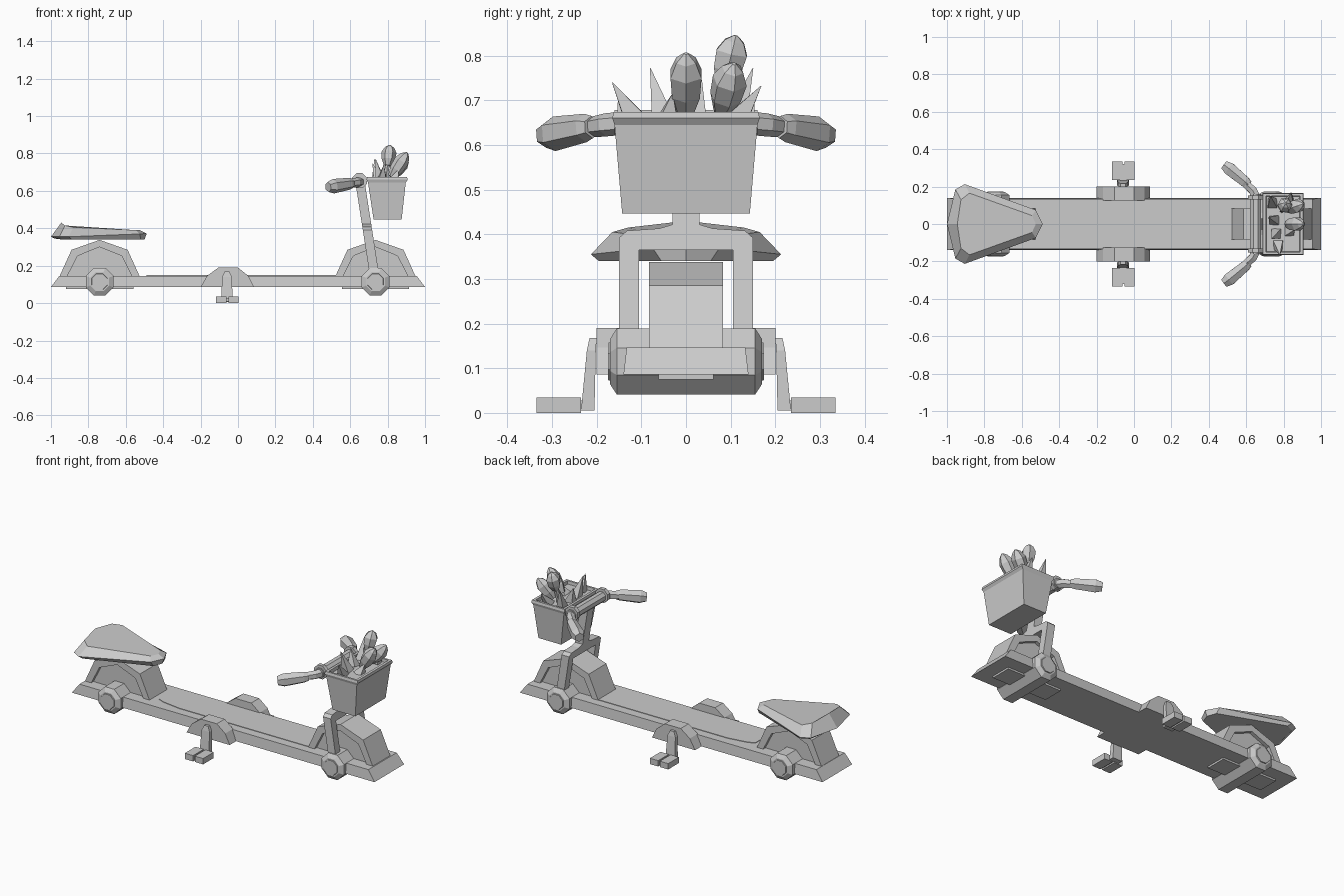
import bpy, bmesh, math
from mathutils import Vector


def loft(name, rings, caps=True):
    """Skin a list of point rings with quads."""
    bm = bmesh.new()
    vs = [[bm.verts.new(p) for p in r] for r in rings]
    n = len(rings[0])
    for a, b in zip(vs, vs[1:]):
        for i in range(n):
            j = (i + 1) % n
            bm.faces.new((a[i], a[j], b[j], b[i]))
    if caps:
        bm.faces.new(vs[0])
        bm.faces.new(vs[-1])
    bmesh.ops.recalc_face_normals(bm, faces=bm.faces)
    me = bpy.data.meshes.new(name)
    bm.to_mesh(me)
    bm.free()
    ob = bpy.data.objects.new(name, me)
    bpy.context.collection.objects.link(ob)
    return ob


def prism(name, prof, y0, y1):
    """Extrude an x-z profile along y."""
    return loft(name, [[(x, y, z) for x, z in prof] for y in (y0, y1)])


def tube(name, path, radii, sides):
    """Faceted tube along a path."""
    path = [Vector(p) for p in path]
    rings = []
    for i, p in enumerate(path):
        t = (path[min(i + 1, len(path) - 1)] - path[max(i - 1, 0)]).normalized()
        ref = Vector((0, 0, 1)) if abs(t.z) < 0.8 else Vector((1, 0, 0))
        u = t.cross(ref).normalized()
        v = u.cross(t)
        angs = [2 * math.pi * (k + 0.5) / sides for k in range(sides)]
        rings.append([p + radii[i] * (math.cos(a) * u + math.sin(a) * v) for a in angs])
    return loft(name, rings)


def rect(x0, x1, y, z):
    return [(x0, -y, z), (x1, -y, z), (x1, y, z), (x0, y, z)]


def mirrored(pts):
    """Complete a half ring whose first and last points lie on y = 0."""
    return pts + [(x, -y, z) for x, y, z in pts[-2:0:-1]]


# Base board with sloped ends and foot mat
loft("base_board", [rect(-1, 1, 0.14, 0.086), rect(-0.955, 0.955, 0.133, 0.146)])
mat = [(0.56, 0.08), (-0.33, 0.08), (-0.45, 0.062), (-0.49, 0.045)]
mat += [(x, -y) for x, y in reversed(mat)]
loft("foot_mat", [[(x, y, z) for x, y in mat] for z in (0.14, 0.149)])

# Wheels, fenders and axle hubs, rear and front
outer = [(-0.213, 0.146), (-0.15, 0.285), (0, 0.338), (0.15, 0.285), (0.213, 0.146)]
inner = [(-0.172, 0.146), (-0.118, 0.252), (0, 0.3), (0.118, 0.252), (0.172, 0.146)]
wheel = [(-0.18, 0.075), (-0.18, 0.146), (-0.12, 0.254), (0, 0.303),
         (0.12, 0.254), (0.18, 0.146), (0.18, 0.075)]
for place, cx in (("rear", -0.74), ("front", 0.735)):
    at = lambda pts: [(cx + x, z) for x, z in pts]
    prism(place + "_fender", at(outer + inner[::-1]), -0.083, 0.083)
    prism(place + "_wheel", at(wheel), -0.062, 0.062)
    ys = (-0.17, -0.155, -0.14, 0.14, 0.155, 0.17)
    tube(place + "_axle", [(cx, y, 0.115) for y in ys],
         [0.055, 0.08, 0.08, 0.08, 0.08, 0.055], 8)
    for s in (-1, 1):
        tube(place + "_axle_cap", [(cx, s * 0.16, 0.115), (cx, s * 0.175, 0.115)],
             [0.05, 0.045], 8)

# Pedal housings, cranks and pedals on both sides
housing = [(-0.2, 0.086), (-0.165, 0.146), (-0.105, 0.19), (0, 0.19),
           (0.055, 0.146), (0.085, 0.086)]
for s in (-1, 1):
    prism("pedal_housing", housing, s * 0.125, s * 0.2)
    loft("crank", [
        [(-0.09, s * 0.205, 0.005), (-0.028, s * 0.205, 0.005),
         (-0.028, s * 0.235, 0.005), (-0.09, s * 0.235, 0.005)],
        [(-0.085, s * 0.202, 0.14), (-0.033, s * 0.202, 0.14),
         (-0.033, s * 0.222, 0.14), (-0.085, s * 0.222, 0.14)],
        [(-0.072, s * 0.2, 0.168), (-0.046, s * 0.2, 0.168),
         (-0.046, s * 0.216, 0.168), (-0.072, s * 0.216, 0.168)]])
    core = [(-0.075, 0.008), (-0.041, 0.008), (-0.041, 0.028), (-0.075, 0.028)]
    prism("pedal_core", core, s * 0.22, s * 0.322)
    for x in (-0.117, -0.051):
        pad = [(x, 0), (x + 0.055, 0), (x + 0.055, 0.035), (x, 0.035)]
        prism("pedal_pad", pad, s * 0.235, s * 0.335)

# Seat: wide back, narrow nose
seat_bottom = [(-0.98, 0, 0.345), (-0.94, 0.17, 0.34), (-0.89, 0.195, 0.34),
               (-0.52, 0.055, 0.34), (-0.5, 0, 0.34)]
seat_edge = [(-1, 0, 0.355), (-0.955, 0.185, 0.355), (-0.905, 0.213, 0.355),
             (-0.525, 0.075, 0.37), (-0.488, 0, 0.372)]
seat_top = [(-0.945, 0, 0.43), (-0.925, 0.13, 0.415), (-0.88, 0.165, 0.405),
            (-0.545, 0.045, 0.39), (-0.525, 0, 0.39)]
loft("seat", [mirrored(p) for p in (seat_bottom, seat_edge, seat_top)])

# Steering fork and stem: one leaning outline
half = [(0.105, 0.365), (0.105, 0.115), (0.15, 0.115), (0.15, 0.392),
        (0.132, 0.408), (0.06, 0.413), (0.03, 0.422), (0.03, 0.65)]
outline = half + [(-y, z) for y, z in reversed(half)]
lean = lambda z: 0.735 - 0.155 * (z - 0.115)
loft("steering_fork", [[(lean(z) + d, y, z) for y, z in outline] for d in (-0.025, 0.025)])

# Handlebar with collars and flared grips
tube("handlebar", [(0.65, -0.16, 0.65), (0.65, 0.16, 0.65)], [0.031, 0.031], 8)
for s in (-1, 1):
    tube("handlebar_collar", [(0.65, s * 0.13, 0.655), (0.65, s * 0.153, 0.655)],
         [0.043, 0.043], 8)
    tube("handlebar_arm", [(0.65, s * 0.15, 0.648), (0.635, s * 0.18, 0.645),
                           (0.585, s * 0.225, 0.638)], [0.026, 0.026, 0.022], 6)
    tube("grip", [(0.612, s * 0.21, 0.64), (0.595, s * 0.225, 0.638),
                  (0.51, s * 0.295, 0.625), (0.482, s * 0.316, 0.621)],
         [0.025, 0.032, 0.039, 0.027], 6)

# Basket with rolled rim and soil filling
loft("basket", [rect(0.725, 0.875, 0.143, 0.447), rect(0.695, 0.897, 0.16, 0.645),
                rect(0.687, 0.907, 0.165, 0.66), rect(0.69, 0.904, 0.162, 0.674),
                rect(0.705, 0.888, 0.15, 0.674), rect(0.708, 0.885, 0.148, 0.655)])

# Flower buds: base, tip
for base, tip in (((0.80, 0.085, 0.735), (0.812, 0.112, 0.845)),
                  ((0.82, 0.08, 0.675), (0.905, 0.108, 0.782)),
                  ((0.82, 0.0, 0.675), (0.905, 0.0, 0.805))):
    a, b = Vector(base), Vector(tip)
    tube("flower_bud", [a.lerp(b, t) for t in (0, 0.3, 0.65, 0.88, 1)],
         [0.02, 0.036, 0.04, 0.025, 0.005], 6)
tube("flower_stem", [(0.79, 0.07, 0.65), (0.80, 0.087, 0.745)], [0.012, 0.012], 5)

# Pointed leaves: root x, root y, tip x, y, z
for rx, ry, tx, ty, tz in ((0.77, -0.11, 0.78, -0.165, 0.74),
                           (0.76, -0.05, 0.735, -0.08, 0.772),
                           (0.83, -0.04, 0.86, -0.03, 0.715),
                           (0.75, 0.02, 0.72, 0.035, 0.745),
                           (0.74, 0.11, 0.73, 0.15, 0.772),
                           (0.83, 0.11, 0.84, 0.168, 0.732)):
    tube("leaf", [(rx, ry, 0.65), (tx, ty, tz)], [0.036, 0.001], 4)
